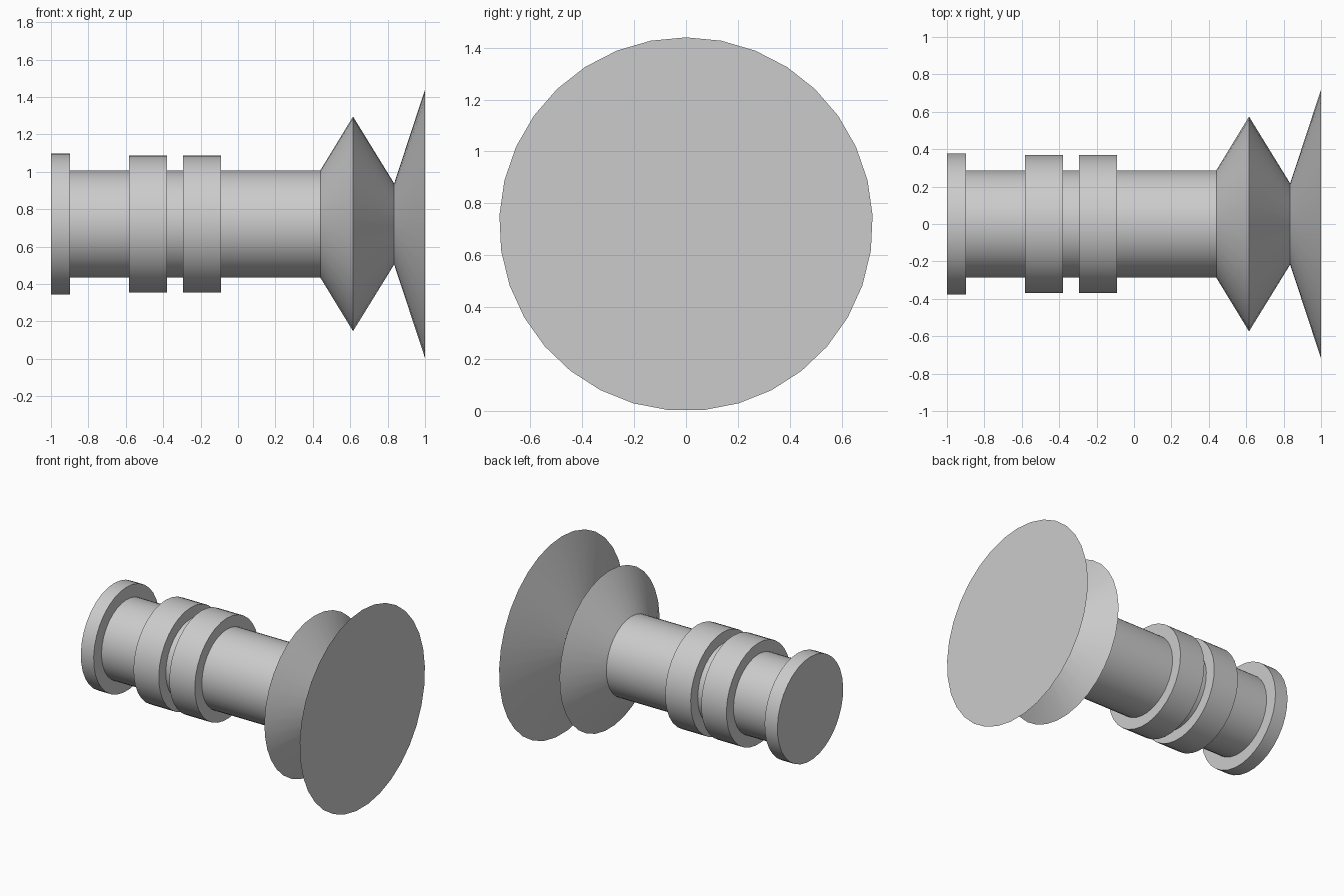
import bpy
import math

SIDES = 33
AXIS_Z = 0.72

if "Cube" in bpy.data.objects:
    bpy.data.objects.remove(bpy.data.objects["Cube"], do_unlink=True)

grey = bpy.data.materials.new("plain_grey")
grey.use_nodes = True
colour = (0.6, 0.6, 0.6, 1)
grey.diffuse_color = colour
grey.node_tree.nodes["Principled BSDF"].inputs["Base Color"].default_value = colour


def lathe(name, profile, cap_start=True, cap_end=True):
    """Revolve (x, radius) points around the long axis."""
    verts = []
    for x, r in profile:
        for i in range(SIDES):
            a = math.tau * i / SIDES
            verts.append((x, -r * math.sin(a), AXIS_Z + r * math.cos(a)))
    faces = []
    for k in range(len(profile) - 1):
        for i in range(SIDES):
            j = (i + 1) % SIDES
            a, b = k * SIDES, (k + 1) * SIDES
            faces.append((a + i, a + j, b + j, b + i))
    last = (len(profile) - 1) * SIDES
    if cap_start:
        faces.append(tuple(reversed(range(SIDES))))
    if cap_end:
        faces.append(tuple(range(last, last + SIDES)))
    mesh = bpy.data.meshes.new(name)
    mesh.from_pydata(verts, [], faces)
    mesh.materials.append(grey)
    obj = bpy.data.objects.new(name, mesh)
    bpy.context.collection.objects.link(obj)
    bpy.ops.object.select_all(action="DESELECT")
    obj.select_set(True)
    bpy.context.view_layer.objects.active = obj
    bpy.ops.object.mode_set(mode="EDIT")
    bpy.ops.mesh.select_all(action="SELECT")
    bpy.ops.mesh.normals_make_consistent(inside=False)
    bpy.ops.object.mode_set(mode="OBJECT")
    bpy.ops.object.shade_smooth_by_angle(angle=math.radians(25))
    return obj


# Barrel with the double cone and the wide flared end
lathe("barrel_and_flare", [(-0.95, 0.287), (0.44, 0.287), (0.615, 0.575),
                           (0.835, 0.217), (1.0, 0.72)])

# End rim and the two raised bands
for name, x0, x1, r in (("end_rim", -1.0, -0.897, 0.378),
                        ("outer_band", -0.583, -0.38, 0.368),
                        ("inner_band", -0.295, -0.09, 0.368)):
    lathe(name, [(x0, r), (x1, r)])
